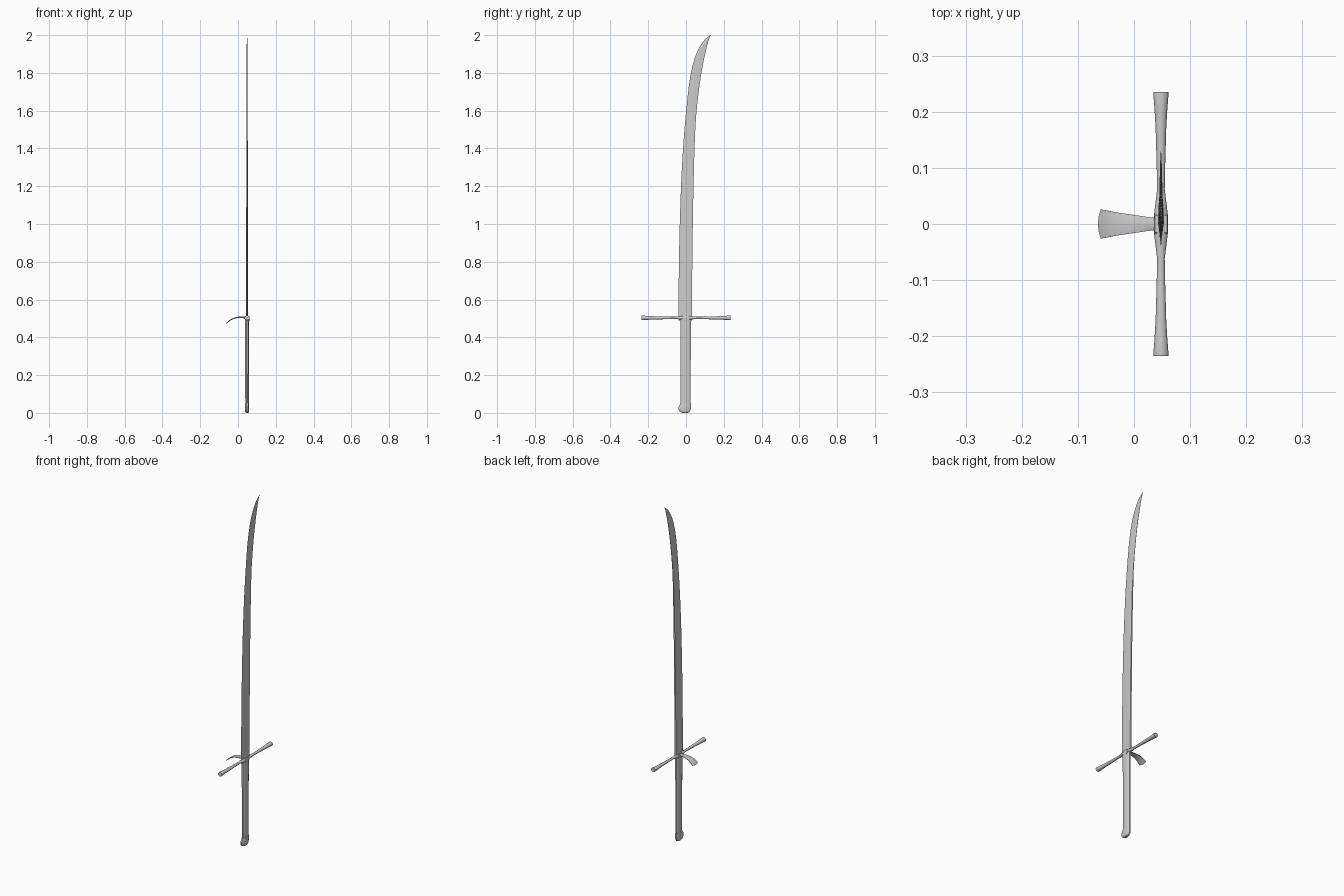
import bpy, bmesh, math
from mathutils import Vector

CX = 0.048  # sword centre plane in x


def loft(name, rings, angle=30):
    """Skin a list of equal-length rings and cap both ends."""
    bm = bmesh.new()
    rows = [[bm.verts.new(p) for p in r] for r in rings]
    n = len(rows[0])
    for a, b in zip(rows, rows[1:]):
        for i in range(n):
            j = (i + 1) % n
            bm.faces.new((a[i], a[j], b[j], b[i]))
    bm.faces.new(rows[0][::-1])
    bm.faces.new(rows[-1])
    bmesh.ops.recalc_face_normals(bm, faces=bm.faces)
    me = bpy.data.meshes.new(name)
    bm.to_mesh(me)
    bm.free()
    ob = bpy.data.objects.new(name, me)
    bpy.context.collection.objects.link(ob)
    bpy.ops.object.select_all(action='DESELECT')
    bpy.context.view_layer.objects.active = ob
    ob.select_set(True)
    bpy.ops.object.shade_smooth_by_angle(angle=math.radians(angle))
    return ob


def spline(rows, steps):
    """Catmull-Rom through rows of numbers."""
    rows = [Vector(r) for r in rows]
    out = []
    for i in range(len(rows) - 1):
        p0, p1, p2 = rows[max(i - 1, 0)], rows[i], rows[i + 1]
        p3 = rows[min(i + 2, len(rows) - 1)]
        for s in range(steps):
            t = s / steps
            out.append(0.5 * (2 * p1 + (p2 - p0) * t + (2 * p0 - 5 * p1 + 4 * p2 - p3) * t * t
                              + (3 * p1 - p0 - 3 * p2 + p3) * t ** 3))
    return out + [rows[-1]]


# blade: z, cutting edge y, back y, half thickness, back half thickness
blade = spline([
    (0.49, -0.040, 0.032, 0.0055, 0.0050),
    (0.75, -0.038, 0.033, 0.0050, 0.0045),
    (1.00, -0.033, 0.036, 0.0045, 0.0040),
    (1.25, -0.024, 0.041, 0.0040, 0.0035),
    (1.45, -0.012, 0.047, 0.0036, 0.0030),
    (1.60, 0.001, 0.056, 0.0032, 0.0012),
    (1.75, 0.018, 0.074, 0.0028, 0.0006),
    (1.85, 0.038, 0.091, 0.0024, 0.0005),
    (1.92, 0.063, 0.106, 0.0020, 0.0004),
    (1.97, 0.094, 0.119, 0.0014, 0.0003),
    (2.00, 0.128, 0.130, 0.0004, 0.0002)], 4)
rings = []
for z, e, b, t, tb in blade:
    m = e + (b - e) * 0.62
    rings.append([(CX, e, z), (CX + t, m, z), (CX + tb, b, z), (CX - tb, b, z), (CX - t, m, z)])
loft("blade", rings, 12)


def grip_ring(z, y0, y1, t):
    c, w = (y0 + y1) / 2, (y1 - y0) / 2
    prof = [(1, .36), (.62, .86), (.35, 1), (-.35, 1), (-.62, .86), (-1, .36)]
    pts = prof + [(-a, -b) for a, b in prof]
    return [(CX + t * b, c + w * a, z) for a, b in pts]


# faceted grip
loft("grip", [grip_ring(z, a, b, t) for z, a, b, t in [
    (0.04, -0.028, 0.025, 0.0095), (0.25, -0.028, 0.025, 0.0102),
    (0.46, -0.029, 0.026, 0.0108), (0.497, -0.030, 0.027, 0.0108)]], 15)

# beaked pommel cap
loft("pommel_cap", [grip_ring(z, a, b, t) for z, a, b, t in [
    (0.000, -0.018, 0.008, 0.0060), (0.003, -0.027, 0.016, 0.0090),
    (0.010, -0.036, 0.022, 0.0110), (0.020, -0.040, 0.025, 0.0115),
    (0.032, -0.040, 0.026, 0.0112), (0.042, -0.033, 0.026, 0.0108),
    (0.052, -0.030, 0.026, 0.0104)]], 25)

# crossguard with flared ends, mirrored stations: y, half x, half z
half = [(0.018, 0.0125, 0.0100), (0.035, 0.0105, 0.0078), (0.062, 0.0070, 0.0062),
        (0.110, 0.0080, 0.0072), (0.170, 0.0098, 0.0090), (0.205, 0.0118, 0.0105),
        (0.231, 0.0140, 0.0128), (0.235, 0.0135, 0.0122)]
stations = [(-y, a, b) for y, a, b in half[::-1]] + [(0, 0.0130, 0.0110)] + half
N = 12
loft("crossguard", [[(CX + a * math.cos(2 * math.pi * (i + .5) / N), y,
                      0.503 + b * math.sin(2 * math.pi * (i + .5) / N)) for i in range(N)]
                    for y, a, b in stations], 40)

# guard langets hugging the grip on both faces
for side, sx in (("left", -1), ("right", 1)):
    loft("langet_" + side, [[(CX + sx * a, -w, z), (CX + sx * a, w, z),
                             (CX + sx * 0.006, w, z), (CX + sx * 0.006, -w, z)]
                            for z, w, a in [(0.484, 0.010, 0.0112), (0.492, 0.016, 0.0122),
                                            (0.508, 0.018, 0.0125), (0.513, 0.015, 0.0105)]], 30)

# curved side guard, flaring toward its tip: x, z, half width, half thickness
nail = spline([(0.042, 0.503, 0.0115, 0.0070), (0.028, 0.506, 0.0120, 0.0045),
               (0.008, 0.506, 0.0150, 0.0036), (-0.014, 0.503, 0.0180, 0.0032),
               (-0.036, 0.494, 0.0215, 0.0028), (-0.052, 0.483, 0.0245, 0.0024),
               (-0.0605, 0.475, 0.0260, 0.0018)], 3)
rings = []
for k, (x, z, w, t) in enumerate(nail):
    a, b = nail[max(k - 1, 0)], nail[min(k + 1, len(nail) - 1)]
    d = Vector((b[0] - a[0], b[1] - a[1])).normalized()
    nx, nz = d.y, -d.x
    bow = 0.006 * max(0, (k - 10) / 8)  # rounds the tip outline
    ring = []
    for u, v in [(-1, .45), (-.5, .9), (0, 1), (.5, .9), (1, .45),
                 (1, -.45), (.5, -.9), (0, -1), (-.5, -.9), (-1, -.45)]:
        s = bow * (0.6 - u * u)
        ring.append((x + d.x * s + nx * t * v, w * u, z + d.y * s + nz * t * v))
    rings.append(ring)
loft("side_guard", rings, 40)
